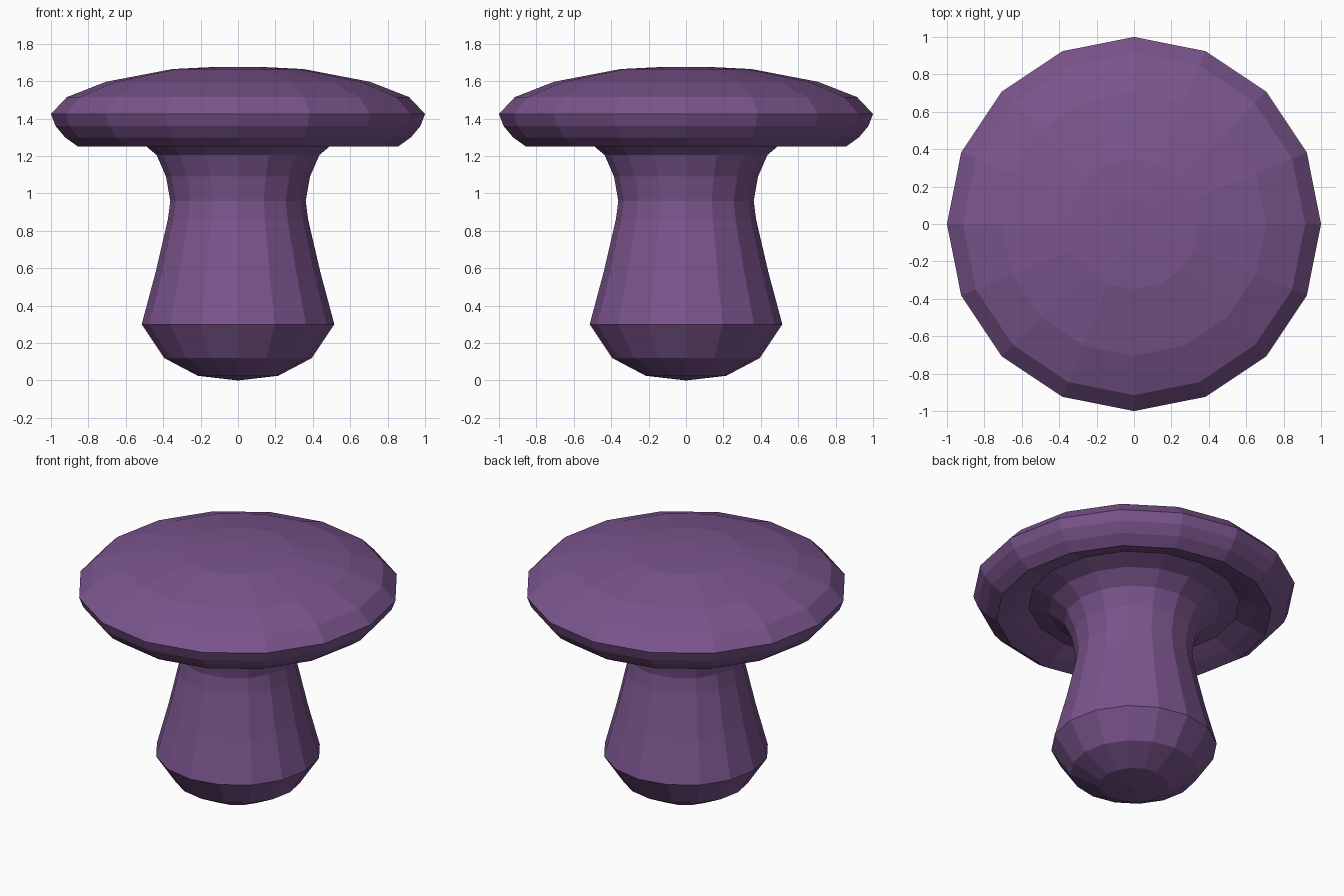
import bpy, bmesh, math

if "Cube" in bpy.data.objects:
    bpy.data.objects.remove(bpy.data.objects["Cube"])

SIDES = 16

purple = bpy.data.materials.new("muted_purple")
purple.diffuse_color = (0.195, 0.089, 0.262, 1.0)
purple.use_nodes = True
purple.node_tree.nodes["Principled BSDF"].inputs["Base Color"].default_value = purple.diffuse_color


def lathe(name, profile):
    """Revolve (radius, z) points into a flat-faced 16-sided object."""
    bm = bmesh.new()
    rings = []
    for r, z in profile:
        if r == 0:
            rings.append([bm.verts.new((0, 0, z))] * SIDES)
        else:
            rings.append([bm.verts.new((r * math.cos(2 * math.pi * i / SIDES),
                                        r * math.sin(2 * math.pi * i / SIDES), z))
                          for i in range(SIDES)])
    for a, b in zip(rings, rings[1:]):
        for i in range(SIDES):
            j = (i + 1) % SIDES
            corners = list(dict.fromkeys((a[i], a[j], b[j], b[i])))
            bm.faces.new(corners)
    bmesh.ops.recalc_face_normals(bm, faces=bm.faces)
    mesh = bpy.data.meshes.new(name)
    bm.to_mesh(mesh)
    bm.free()
    mesh.materials.append(purple)
    obj = bpy.data.objects.new(name, mesh)
    bpy.context.collection.objects.link(obj)
    return obj


# Stem: rounded foot, tapering body, flare up under the cap
lathe("stem", [(0, 0), (0.215, 0.025), (0.395, 0.12), (0.515, 0.30),
               (0.44, 0.58), (0.375, 0.86), (0.362, 0.96), (0.385, 1.09),
               (0.435, 1.205), (0.53, 1.285), (0.655, 1.325), (0, 1.36)])

# Cap: shallow dome, rounded rim, hollowed underside
lathe("cap", [(0, 1.677), (0.15, 1.675), (0.35, 1.665), (0.705, 1.597),
              (0.915, 1.515), (1.0, 1.425), (0.975, 1.36), (0.925, 1.30),
              (0.855, 1.25), (0.76, 1.28), (0.655, 1.325), (0, 1.36)])
